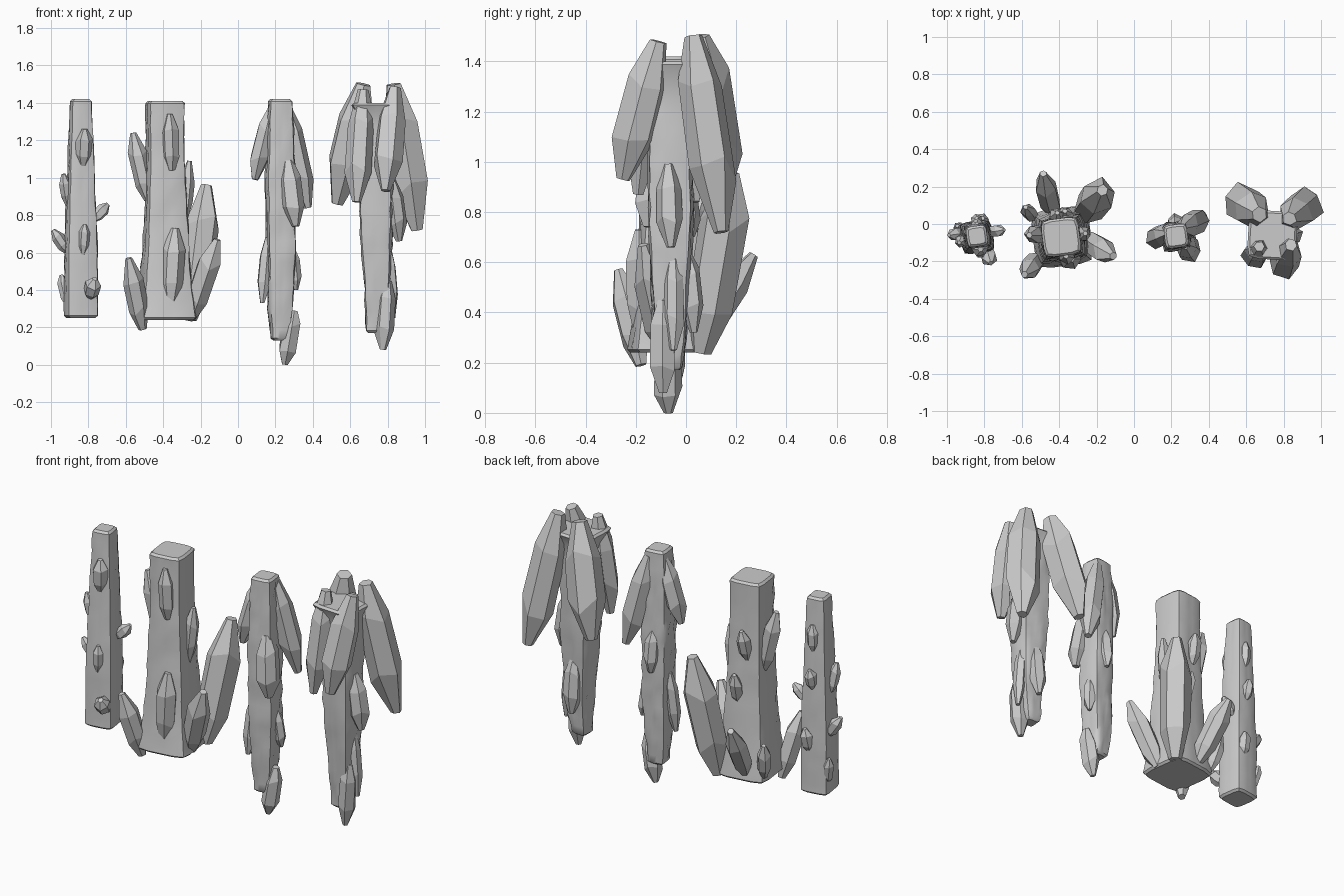
import bpy, bmesh, math, random
from mathutils import Vector

random.seed(4)


def make(name, bm, smooth=False):
    bmesh.ops.recalc_face_normals(bm, faces=bm.faces)
    me = bpy.data.meshes.new(name)
    bm.to_mesh(me)
    bm.free()
    ob = bpy.data.objects.new(name, me)
    bpy.context.collection.objects.link(ob)
    if smooth:
        bpy.context.view_layer.objects.active = ob
        ob.select_set(True)
        bpy.ops.object.shade_smooth_by_angle(angle=math.radians(40))
        ob.select_set(False)


def loft(bm, rings):
    vs = [[bm.verts.new(p) for p in r] for r in rings]
    n = len(vs[0])
    for a, b in zip(vs, vs[1:]):
        for i in range(n):
            j = (i + 1) % n
            bm.faces.new((a[i], a[j], b[j], b[i]))
    bm.faces.new(vs[0][::-1])
    bm.faces.new(vs[-1])


# Rounded square rock column; profile rows are (z, centre x, centre y, half width)
def column(name, profile, turn, rough):
    rows = []
    for a, b in zip(profile, profile[1:]):
        steps = max(1, round(abs(b[0] - a[0]) / 0.06))
        for k in range(steps):
            rows.append([p + (q - p) * k / steps for p, q in zip(a, b)])
    rows.append(list(profile[-1]))
    # softened rims at both ends
    z0, x0, y0, h0 = rows[0]
    z1, x1, y1, h1 = rows[-1]
    rows[0:1] = [[z0, x0, y0, h0 - .012], [z0 + .012, x0, y0, h0]]
    rows[-1:] = [[z1 - .012, x1, y1, h1], [z1, x1, y1, h1 - .012]]
    rings = []
    for k, (z, x, y, h) in enumerate(rows):
        ring = []
        for i in range(20):
            t = math.tau * i / 20 + math.pi / 4
            c, s = math.cos(t), math.sin(t)
            r = h / (abs(c) ** 7 + abs(s) ** 7) ** (1 / 7)
            if 1 < k < len(rows) - 2:
                r += random.uniform(-rough, rough)
            ring.append((x + r * math.cos(t + turn), y + r * math.sin(t + turn), z))
        rings.append(ring)
    bm = bmesh.new()
    loft(bm, rings)
    make(name, bm, True)


# Faceted crystal running from its rooted end to its free tip
def crystal(bm, root, tip, r):
    a, b = Vector(root), Vector(tip)
    d = (b - a).normalized()
    u = d.orthogonal().normalized()
    w = d.cross(u)
    off = random.uniform(0, math.tau)
    wob = [random.uniform(.88, 1.1) for _ in range(6)]
    rings = []
    for t, f in ((0, .4), (.28, .95), (.7, 1), (1, .32)):
        ring = []
        for i in range(6):
            ang = off + math.tau * i / 6
            tt = t + (random.uniform(-.07, .07) if 0 < t < 1 else 0)
            ring.append(a + (b - a) * tt + (u * math.cos(ang) + w * math.sin(ang)) * r * f * wob[i])
        rings.append(ring)
    loft(bm, rings)


def cluster(name, items):
    bm = bmesh.new()
    for it in items:
        crystal(bm, it[:3], it[3:6], it[6])
    make(name, bm)


# Stone columns
column("slim_column", [(.25, -.84, -.07, .085), (.6, -.84, -.07, .085),
                       (1.1, -.84, -.065, .067), (1.42, -.84, -.065, .055)], .15, .003)
column("wide_column", [(.24, -.385, -.07, .155), (.45, -.385, -.07, .13), (.8, -.385, -.07, .11),
                       (1.15, -.39, -.07, .098), (1.41, -.39, -.07, .1)], .13, .004)
column("hanging_slim_column", [(.13, .225, -.065, .048), (.3, .225, -.065, .062), (.55, .23, -.065, .073),
                               (.95, .225, -.065, .078), (1.2, .225, -.065, .07),
                               (1.42, .225, -.065, .062)], .13, .006)
column("hanging_wide_column", [(.17, .73, -.06, .045), (.4, .745, -.06, .065), (.7, .74, -.06, .085),
                               (1.0, .74, -.06, .09), (1.25, .74, -.06, .09), (1.33, .74, -.06, .105),
                               (1.4, .74, -.06, .13)], -.06, .006)

# Crystals: root xyz, tip xyz, radius
cluster("slim_column_crystals", [
    (-.83, -.115, 1.06, -.82, -.135, 1.26, .045),
    (-.83, -.145, .59, -.82, -.155, .75, .03),
    (-.79, -.13, .36, -.765, -.21, .46, .045),
    (-.91, -.08, .85, -.935, -.10, 1.02, .035),
    (-.91, -.05, .6, -.99, -.06, .72, .035),
    (-.91, -.04, .32, -.945, -.01, .48, .03),
    (-.78, -.04, .77, -.695, -.03, .86, .035),
    (-.84, -.01, 1.1, -.84, .0, 1.26, .035),
    (-.84, -.0, .88, -.84, .03, 1.0, .035),
    (-.82, .0, .5, -.81, .03, .64, .035)])
cluster("wide_column_crystals", [
    (-.26, .06, .24, -.17, .18, .96, .095),
    (-.25, -.08, .25, -.11, -.17, .67, .068),
    (-.36, -.18, .30, -.335, -.185, .73, .062),
    (-.51, -.18, .19, -.585, -.27, .57, .06),
    (-.48, -.05, .88, -.56, -.06, 1.24, .05),
    (-.355, -.16, 1.04, -.365, -.17, 1.34, .048),
    (-.29, -.06, .76, -.26, -.05, 1.09, .04),
    (-.43, .05, .28, -.485, .27, .63, .06),
    (-.54, .03, .28, -.58, .09, .5, .04),
    (-.42, .02, .95, -.41, .06, 1.13, .04),
    (-.36, .02, .68, -.37, .07, .86, .04)])
cluster("hanging_slim_crystals", [
    (.18, -.05, 1.37, .09, -.085, .99, .06),
    (.26, -.02, 1.38, .375, .035, .84, .065),
    (.27, -.11, 1.09, .31, -.15, .74, .065),
    (.16, -.07, .68, .13, -.09, .33, .038),
    (.30, -.07, .29, .25, -.07, 0, .055),
    (.22, -.01, .95, .22, .02, .7, .045),
    (.29, -.05, .62, .31, -.03, .4, .035)])
cluster("hanging_wide_crystals", [
    (.67, -.12, 1.47, .635, -.19, .87, .075),
    (.67, .05, 1.5, .53, .14, .86, .1),
    (.84, -.11, 1.48, .79, -.25, .93, .083),
    (.83, .03, 1.5, .955, .14, .72, .1),
    (.82, -.07, .99, .86, -.06, .66, .055),
    (.80, -.05, .65, .83, -.05, .25, .04),
    (.80, -.09, .45, .775, -.09, .08, .055),
    (.74, .0, .64, .74, .03, .32, .05)])
